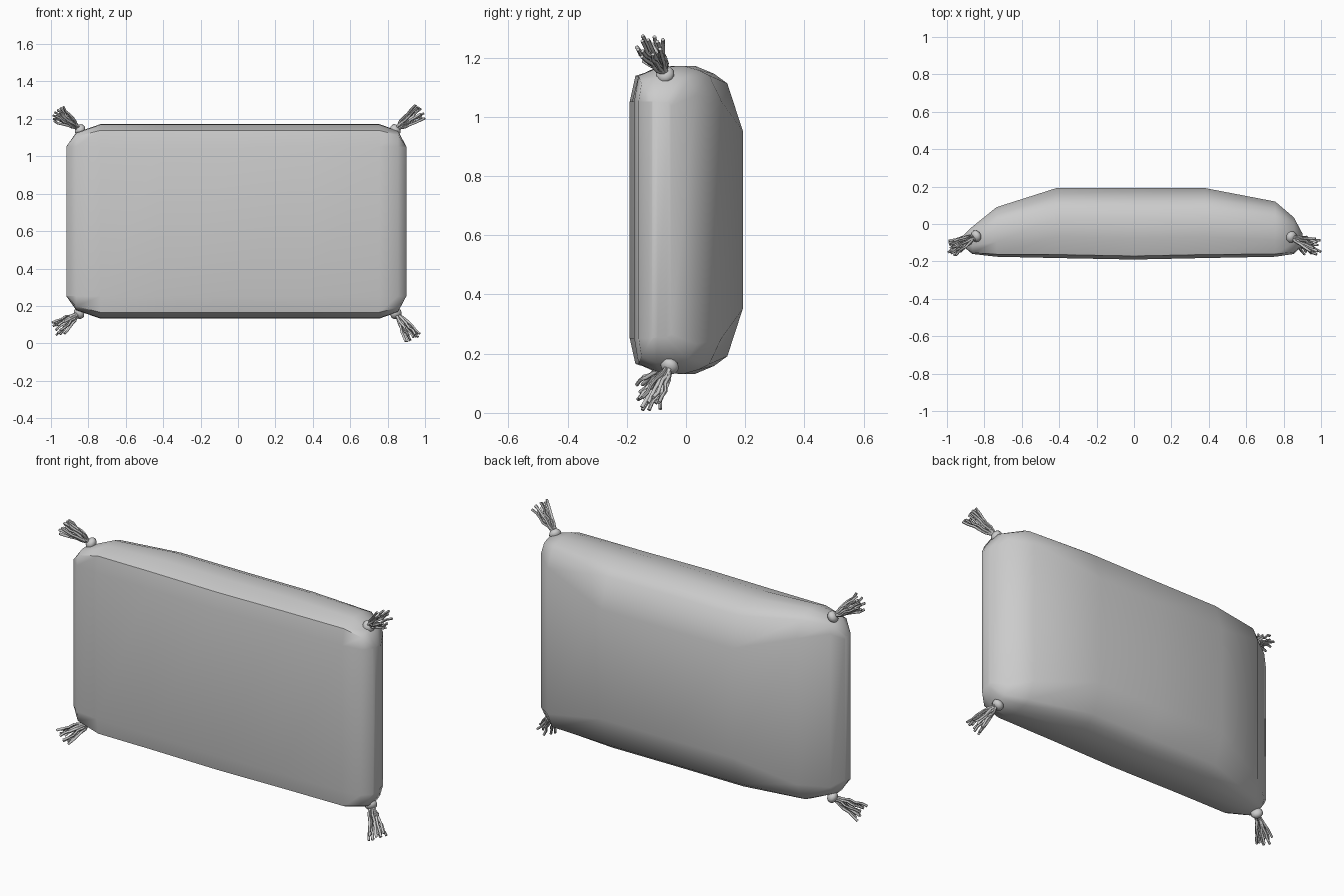
import bpy, bmesh, math, random
from mathutils import Vector

if "Cube" in bpy.data.objects:
    bpy.data.objects.remove(bpy.data.objects["Cube"])
random.seed(4)
ZC = 0.652

# cushion: cross-sections lofted along x
# x, front y, back y, half height, back-panel half height
stations = [
    (-0.918, -0.115, -0.065, 0.40, 0.385),
    (-0.865, -0.160, -0.015, 0.475, 0.42),
    (-0.735, -0.175, 0.090, 0.52, 0.40),
    (-0.415, -0.182, 0.192, 0.52, 0.30),
    (0.0, -0.190, 0.192, 0.52, 0.30),
    (0.380, -0.182, 0.192, 0.52, 0.30),
    (0.755, -0.175, 0.120, 0.52, 0.40),
    (0.855, -0.160, 0.035, 0.485, 0.42),
    (0.900, -0.115, -0.050, 0.40, 0.385),
]


def section(x, yf, yb, h, hb):
    d = yb - yf
    hf = min(h, 0.40)
    half = [(0, hf), (0.05, hf + (h - hf) * 0.72), (0.30, h - 0.003), (0.57, h),
            (0.74, h - (h - hb) * 0.12), (0.86, h - (h - hb) * 0.27), (1, hb)]
    up = [Vector((x, yf + t * d, ZC + z)) for t, z in half]
    down = [Vector((x, yf + t * d, ZC - z)) for t, z in reversed(half)]
    return up + down


bm = bmesh.new()
rings = [[bm.verts.new(p) for p in section(*s)] for s in stations]
n = len(rings[0])
for a, b in zip(rings, rings[1:]):
    for i in range(n):
        j = (i + 1) % n
        bm.faces.new((a[i], a[j], b[j], b[i]))
bm.faces.new(rings[0])
bm.faces.new(rings[-1])
bmesh.ops.recalc_face_normals(bm, faces=bm.faces)
me = bpy.data.meshes.new("cushion")
bm.to_mesh(me)
bm.free()
cushion = bpy.data.objects.new("cushion", me)
bpy.context.collection.objects.link(cushion)


def smooth(ob, angle):
    bpy.ops.object.select_all(action='DESELECT')
    ob.select_set(True)
    bpy.context.view_layer.objects.active = ob
    bpy.ops.object.shade_smooth_by_angle(angle=math.radians(angle))


smooth(cushion, 50)


# corner tassel: round knot with a fan of wavy threads
def tassel(name, knot, tip):
    knot, tip = Vector(knot), Vector(tip)
    axis = (tip - knot).normalized()
    bpy.ops.mesh.primitive_uv_sphere_add(segments=12, ring_count=8, radius=0.032, location=knot)
    ball = bpy.context.object
    ball.name = name + "_knot"
    ball.rotation_euler = axis.to_track_quat('Z', 'Y').to_euler()
    ball.scale = (1, 1, 0.78)
    smooth(ball, 60)

    side = axis.cross(Vector((0, 1, 0))).normalized()
    other = axis.cross(side)
    length = (tip - knot).length
    cu = bpy.data.curves.new(name + "_threads", 'CURVE')
    cu.dimensions = '3D'
    cu.bevel_depth = 0.0065
    cu.bevel_resolution = 1
    cu.use_fill_caps = True
    for k in range(11):
        ang = k * 2.4
        spread = 0.042 * math.sqrt((k + 0.5) / 11)
        out = side * math.cos(ang) + other * math.sin(ang)
        reach = length * random.uniform(0.86, 1.0)
        sp = cu.splines.new('POLY')
        sp.points.add(5)
        for i, pt in enumerate(sp.points):
            t = i / 5
            wob = 0.005 * (side * random.uniform(-1, 1) + other * random.uniform(-1, 1))
            p = knot + axis * reach * (0.12 + 0.88 * t) + out * (0.008 + spread * t ** 0.8) + wob
            pt.co = (*p, 1)
    ob = bpy.data.objects.new(name + "_threads", cu)
    bpy.context.collection.objects.link(ob)
    bpy.ops.object.select_all(action='DESELECT')
    ob.select_set(True)
    bpy.context.view_layer.objects.active = ob
    bpy.ops.object.convert(target='MESH')
    smooth(bpy.context.object, 60)


tassel("top_left_tassel", (-0.845, -0.065, 1.142), (-0.978, -0.135, 1.238))
tassel("top_right_tassel", (0.842, -0.070, 1.142), (0.980, -0.130, 1.248))
tassel("bottom_left_tassel", (-0.850, -0.055, 0.160), (-0.976, -0.140, 0.072))
tassel("bottom_right_tassel", (0.845, -0.055, 0.158), (0.945, -0.135, 0.022))
